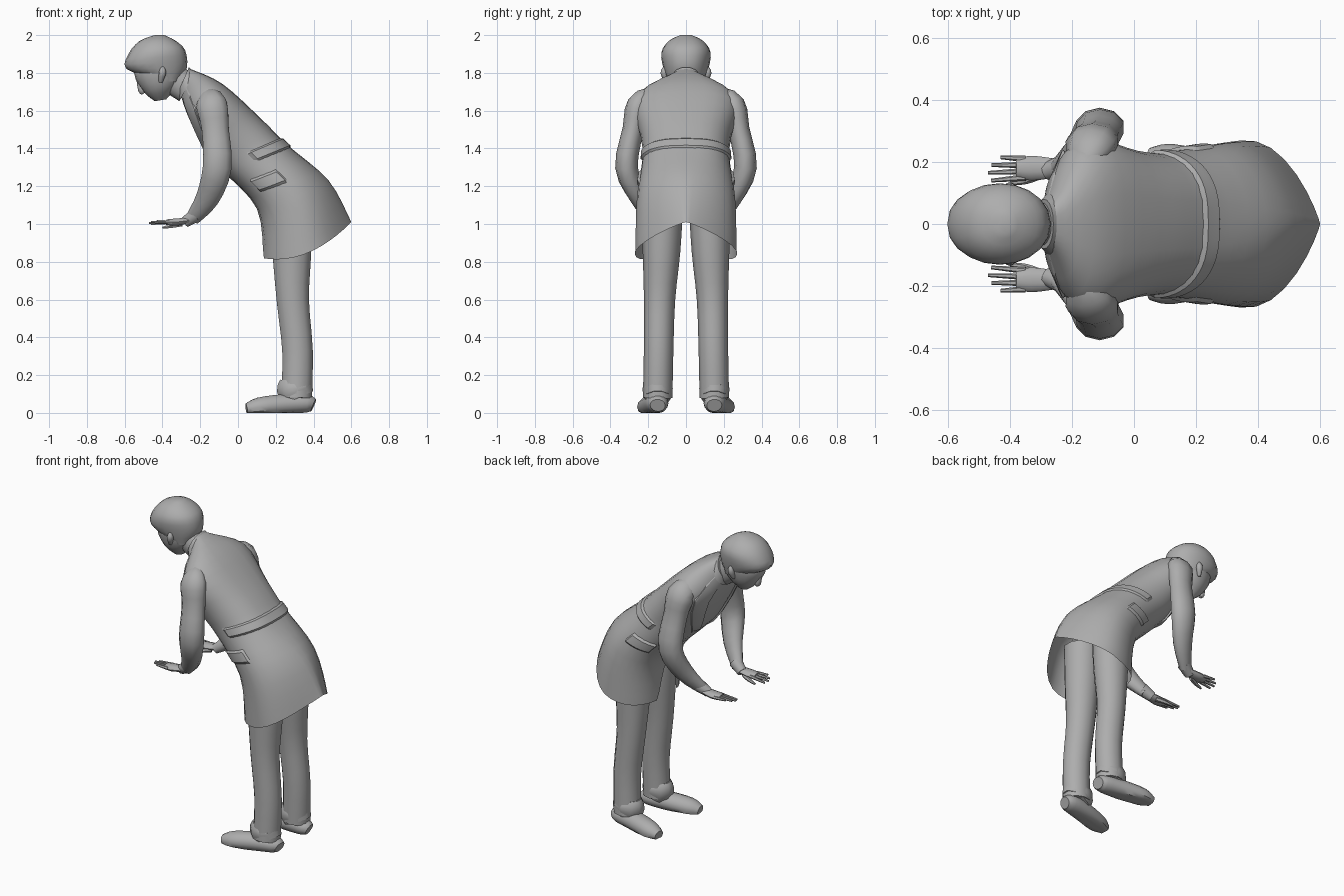
import bpy, bmesh, math
from mathutils import Vector

cube = bpy.data.objects.get("Cube")
if cube:
    bpy.data.objects.remove(cube)

grey = bpy.data.materials.new("stone_grey")
grey.use_nodes = True
tone = (.42, .42, .42, 1)
grey.diffuse_color = tone
grey.node_tree.nodes["Principled BSDF"].inputs["Base Color"].default_value = tone


def spline(controls, position):
    """Smooth curve through control rows of any length."""
    last = len(controls) - 1
    index = min(int(position), last - 1)
    t = position - index
    before, start, end, after = [Vector(controls[max(0, min(last, index + step))])
                                 for step in (-1, 0, 1, 2)]
    enter, leave = (end - before) / 2, (after - start) / 2
    bend = (end - start) * 3 - enter * 2 - leave
    twist = (start - end) * 2 + enter + leave
    return start + enter * t + bend * t ** 2 + twist * t ** 3


def resample(controls, steps):
    total = (len(controls) - 1) * steps
    return [spline(controls, i / steps) for i in range(total + 1)]


def skin(name, loops, closed=True, angle=40):
    """Bridge point loops into one surface with sharp edges kept."""
    bm = bmesh.new()
    rows = [[bm.verts.new(point) for point in loop] for loop in loops]
    count = len(rows[0])
    for low, high in zip(rows, rows[1:]):
        for i in range(count if closed else count - 1):
            j = (i + 1) % count
            bm.faces.new((low[i], low[j], high[j], high[i]))
    if closed:
        bm.faces.new(rows[0])
        bm.faces.new(rows[-1])
    bmesh.ops.recalc_face_normals(bm, faces=bm.faces)
    mesh = bpy.data.meshes.new(name)
    bm.to_mesh(mesh)
    bm.free()
    mesh.materials.append(grey)
    obj = bpy.data.objects.new(name, mesh)
    bpy.context.collection.objects.link(obj)
    bpy.ops.object.select_all(action='DESELECT')
    obj.select_set(True)
    bpy.context.view_layer.objects.active = obj
    bpy.ops.object.shade_smooth_by_angle(angle=math.radians(angle))


def section(ring, angle, grow=0, flare=0, power=.9):
    """Point on a tilted oval: front x and z, back x and z, half width.
    Flare pinches the back to a point and drops the sides."""
    front_x, front_z, back_x, back_z, width = ring
    front, back = Vector((front_x, 0, front_z)), Vector((back_x, 0, back_z))
    half = (back - front) / 2
    half += half.normalized() * grow
    along, across = math.cos(angle), math.sin(angle)
    if along > 0:
        power += flare
    y = math.copysign(abs(across) ** power, across) * (width + grow)
    drop = flare ** 2 * .07 * across ** 2
    return (front + back) / 2 + half * along + Vector((0, y, -drop))


def loft(name, rings, sides=20, steps=3):
    skin(name, [[section(ring, math.tau * i / sides) for i in range(sides)]
                for ring in resample(rings, steps)])


def tube(name, path, sides=10, steps=3, flat=1, angle=40):
    """Round limb through rows of x, y, z and radius; flat scales its width."""
    rows = resample(path, steps)
    centres = [row.to_3d() for row in rows]
    loops = []
    for i, centre in enumerate(centres):
        ahead = centres[min(i + 1, len(rows) - 1)]
        heading = (ahead - centres[max(i - 1, 0)]).normalized()
        wide = Vector((0, 1, 0))
        wide = (wide - heading * wide.dot(heading)).normalized()
        deep = heading.cross(wide)
        loop = []
        for k in range(sides):
            turn = math.tau * k / sides
            offset = wide * math.cos(turn) * flat + deep * math.sin(turn)
            point = centre + offset * rows[i][3]
            point.z = max(point.z, 0)
            loop.append(point)
        loops.append(loop)
    skin(name, loops, angle=angle)


def both_sides(name, path, **options):
    for side, sign in (("left", -1), ("right", 1)):
        mirrored = [(x, y * sign, z, radius) for x, y, z, radius in path]
        tube(side + "_" + name, mirrored, **options)


# Long coat: leaning torso, flared skirt with a pointed tail and an open front
coat = [(-.3, 1.67, -.25, 1.82, .08),
        (-.26, 1.56, -.08, 1.74, .27),
        (-.17, 1.38, .13, 1.55, .24),
        (-.08, 1.28, .26, 1.42, .23),
        (.1, 1.08, .48, 1.23, .26),
        (.13, .82, .6, 1.01, .27)]


def skirt_flare(position):
    return max(0, position - 3) / 2


def on_coat(position, angle, grow=0):
    return section(spline(coat, position), angle, grow, skirt_flare(position), power=.72)


coat_sides, coat_steps = 28, 4
coat_loops = []
for i in range((len(coat) - 1) * coat_steps + 1):
    position = i / coat_steps
    reach = math.pi - skirt_flare(position) ** 2 * .25
    coat_loops.append([on_coat(position, reach * (2 * k / coat_sides - 1))
                       for k in range(coat_sides + 1)])
skin("long_coat", coat_loops, closed=False)


def patch(name, start, end, rows=6, columns=16):
    """Raised plate on the coat; each end is a height and two angles in degrees."""
    loops = []
    for i in range(rows + 1):
        height, first, final = Vector(start).lerp(Vector(end), i / rows)
        loop = []
        for k in range(columns + 1):
            border = i in (0, rows) or k in (0, columns)
            angle = math.radians(first + (final - first) * k / columns)
            loop.append(on_coat(height, angle, -.002 if border else .01))
        loops.append(loop)
    skin(name, loops, closed=False, angle=30)


# Back belt, lapels and pocket flaps
patch("back_belt", (2.75, -95, 95), (3.1, -95, 95), columns=28)
for side, sign in (("left", -1), ("right", 1)):
    patch(side + "_lapel", (0, 100 * sign, 150 * sign), (2.8, 165 * sign, 175 * sign))
    patch(side + "_pocket_flap", (3.4, 80 * sign, 130 * sign), (3.7, 80 * sign, 130 * sign))

# Collar and neck
loft("collar", [(-.31, 1.65, -.23, 1.8, .1), (-.32, 1.69, -.26, 1.83, .08)])
loft("neck", [(-.31, 1.65, -.25, 1.8, .07), (-.42, 1.72, -.32, 1.86, .07)])

# Head with a bowl of hair
loft("face", [(-.44, 1.65, -.38, 1.66, .03), (-.5, 1.7, -.31, 1.75, .09),
              (-.55, 1.8, -.29, 1.86, .11), (-.5, 1.92, -.36, 1.95, .08)])
loft("hair", [(-.42, 1.76, -.31, 1.75, .09), (-.59, 1.82, -.27, 1.83, .12),
              (-.58, 1.9, -.28, 1.92, .13), (-.52, 1.97, -.33, 1.97, .09),
              (-.44, 2, -.39, 2, .03)])
tube("nose", [(-.53, 0, 1.78, .01), (-.51, 0, 1.71, .02), (-.5, 0, 1.69, .01)])
both_sides("ear", [(-.4, .11, 1.83, .01), (-.4, .115, 1.8, .02), (-.41, .1, 1.75, .01)])

# Sleeves bent at the elbow, with cuffs
both_sides("sleeve", [(-.17, .18, 1.68, .05), (-.14, .25, 1.63, .085),
                      (-.12, .28, 1.5, .075), (-.11, .315, 1.3, .08),
                      (-.16, .25, 1.14, .065), (-.24, .18, 1.03, .04)], flat=.75, angle=45)
both_sides("cuff", [(-.22, .19, 1.05, .04), (-.28, .17, 1.01, .03)])

# Hands held palm down with spread fingers
both_sides("palm", [(-.25, .18, 1.02, .015), (-.33, .18, 1.01, .02), (-.38, .18, 1.01, .015)], flat=2)
for i, finger in enumerate(("index", "middle", "ring", "little")):
    knuckle, tip = .15 + .02 * i, .14 + .025 * i
    reach = (i - 1) ** 2 / 100 - .47
    both_sides(finger + "_finger", [(-.35, knuckle, 1.01, .011), (reach, tip, 1 + i / 200, .006)], sides=6)
both_sides("thumb", [(-.3, .16, 1, .015), (-.35, .14, .99, .012), (-.4, .13, .98, .006)], sides=6)

# Trousers with gathered hems
both_sides("trouser_leg", [(.28, .125, 1.1, .12), (.285, .13, .85, .108),
                           (.29, .14, .6, .09), (.315, .145, .33, .085),
                           (.31, .15, .08, .085)], flat=.92, angle=50)
both_sides("trouser_hem", [(.3, .15, .17, .08), (.3, .15, .13, .1), (.32, .15, .08, .09)], flat=.8, angle=50)

# Shoes turned slightly outward, with flat soles
both_sides("shoe", [(.4, .15, .04, .035), (.36, .15, .05, .05), (.24, .17, .045, .055),
                    (.11, .2, .03, .052), (.045, .21, .02, .03)], sides=14, flat=1.15)
